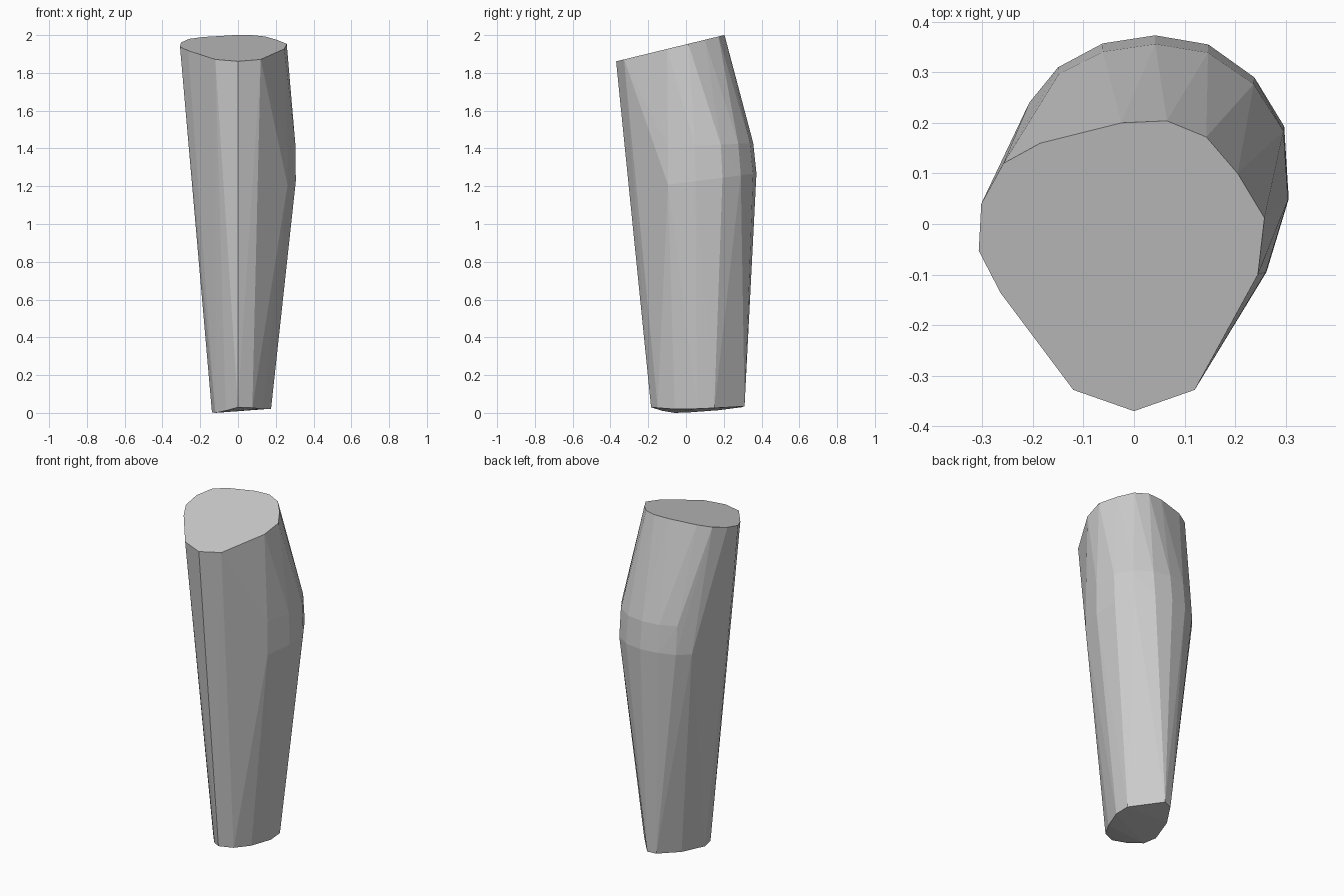
import bpy, bmesh

if "Cube" in bpy.data.objects:
    bpy.data.objects.remove(bpy.data.objects["Cube"])

# Cross-section of the sloped top cut
top = [(0, -.37), (.12, -.328), (.245, -.10), (.258, .012), (.205, .10), (.143, .172),
       (.065, .204), (-.025, .20), (-.185, .16), (-.258, .12), (-.302, .04),
       (-.307, -.053), (-.264, -.136), (-.12, -.328)]
# Bulging calf outline (right side round to the back left)
bulge = [(.262, -.095), (.306, .05), (.297, .193), (.238, .29), (.147, .355),
         (.042, .373), (-.062, .357), (-.15, .31), (-.207, .24)]
# Narrow, slightly cupped bottom cut
bottom = [(0, -.185, .03), (.076, -.15, .027), (.13, -.06, .02), (.175, .06, .022),
          (.172, .15, .026), (.04, .31, .035), (-.01, .295, .03), (-.09, .17, .014),
          (-.138, .02, .003), (-.12, -.06, 0), (-.065, -.13, .012)]

points = [(x, y, 1.951 + .243 * y) for x, y in top]
points += [(x, y, 1.22 + .13 * y) for x, y in bulge]
points += [(x * .995, y - .017 * max(y, 0) / .37, 1.41 + .05 * y) for x, y in bulge]
points += bottom

# Wrap the sections in one faceted convex skin
bm = bmesh.new()
for p in points:
    bm.verts.new(p)
hull = bmesh.ops.convex_hull(bm, input=bm.verts[:])
loose = [v for v in bm.verts if not v.link_faces]
bmesh.ops.delete(bm, geom=loose, context='VERTS')
bmesh.ops.dissolve_limit(bm, angle_limit=.02, verts=bm.verts[:], edges=bm.edges[:])
bmesh.ops.recalc_face_normals(bm, faces=bm.faces[:])

mesh = bpy.data.meshes.new("lower_leg")
bm.to_mesh(mesh)
bm.free()
bpy.context.collection.objects.link(bpy.data.objects.new("lower_leg", mesh))
